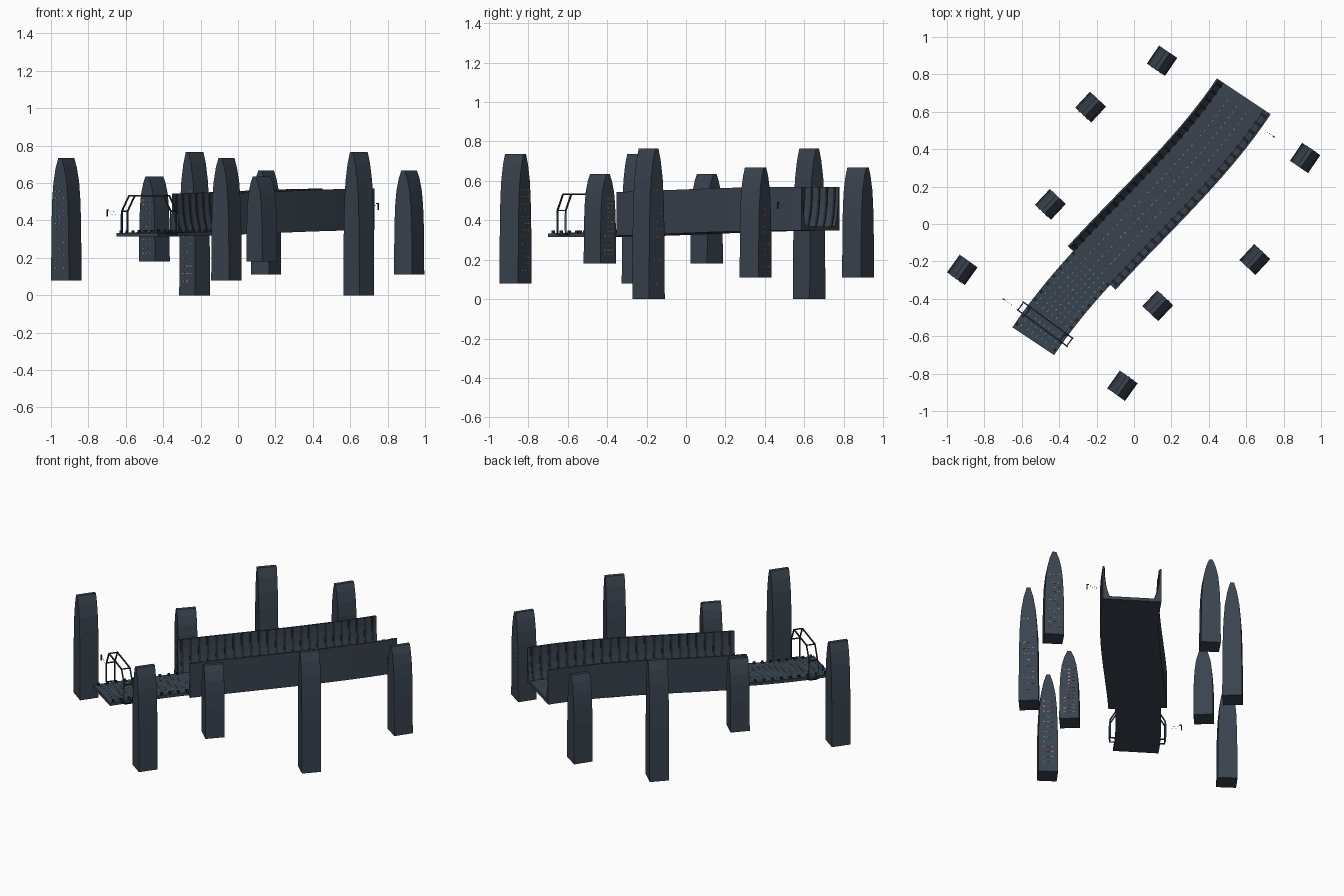
import bpy, math, random
from mathutils import Vector, Matrix

if "Cube" in bpy.data.objects:
    bpy.data.objects.remove(bpy.data.objects["Cube"])

random.seed(4)
A0, LEN, S0, BEND = math.radians(49.3), 1.726, -0.826, 0.07
U = Vector((math.cos(A0), math.sin(A0), 0))
N = Vector((-U.y, U.x, 0))
WALL_T = 0.29          # where the side walls begin along the road
DECK = 0.02            # deck thickness


def material(name, rgb):
    m = bpy.data.materials.new(name)
    m.diffuse_color = (*rgb, 1)
    m.use_nodes = True
    m.node_tree.nodes["Principled BSDF"].inputs["Base Color"].default_value = m.diffuse_color
    return m


SLATE = material("slate", (0.042, 0.056, 0.078))
DARK = material("dark_metal", (0.02, 0.026, 0.034))
ORANGE = material("orange_light", (0.8, 0.25, 0.06))
TEAL = material("teal_light", (0.05, 0.5, 0.5))
VIOLET = material("violet_light", (0.25, 0.12, 0.4))


def frame(t):
    """Centre of the road underside, travel direction and left direction."""
    lat = 3 * BEND * t * (1 - t) * (1 - 2 * t)
    slope = 3 * BEND * (1 - 6 * t + 6 * t * t) / LEN
    z = 0.314 + 0.034 * t * t * (3 - 2 * t)
    p = U * (S0 + LEN * t) + N * lat + Vector((0, 0, z))
    d = (U + N * slope).normalized()
    return p, d, Vector((-d.y, d.x, 0))


def at(t, lat, z, along=0):
    p, d, n = frame(t)
    return p + n * lat + d * along + Vector((0, 0, z))


def build(name, verts, faces, mat):
    me = bpy.data.meshes.new(name)
    me.from_pydata([tuple(v) for v in verts], [], faces)
    me.materials.append(mat)
    ob = bpy.data.objects.new(name, me)
    bpy.context.collection.objects.link(ob)
    return ob


class Batch:
    """Collects many closed pieces into one object."""
    def __init__(self, name, mat):
        self.name, self.mat, self.v, self.f = name, mat, [], []

    def add(self, rings):
        b, n = len(self.v), len(rings[0])
        for r in rings:
            self.v += r
        for i in range(len(rings) - 1):
            for j in range(n):
                k = (j + 1) % n
                self.f.append((b + i * n + j, b + i * n + k, b + (i + 1) * n + k, b + (i + 1) * n + j))
        self.f.append(tuple(b + j for j in reversed(range(n))))
        self.f.append(tuple(b + (len(rings) - 1) * n + j for j in range(n)))

    def box(self, c, d, n, sd, sn, sz):
        z = Vector((0, 0, sz / 2))
        a, e = d * sd / 2, n * sn / 2
        self.add([[c + s * a + q * e + w * z for q, w in ((-1, -1), (1, -1), (1, 1), (-1, 1))] for s in (-1, 1)])

    def bar(self, p, q, r):
        d = (q - p).normalized()
        side = d.cross(Vector((0, 0, 1)))
        side = side.normalized() if side.length > 0.01 else frame(0.06)[2]
        up = d.cross(side)
        self.add([[c + (side * i + up * j) * r for i, j in ((-1, -1), (1, -1), (1, 1), (-1, 1))] for c in (p, q)])

    def done(self):
        ob = build(self.name, self.v, self.f, self.mat)
        import bmesh
        bm = bmesh.new()
        bm.from_mesh(ob.data)
        bmesh.ops.recalc_face_normals(bm, faces=bm.faces)
        bm.to_mesh(ob.data)
        bm.free()
        return ob


def sweep(batch, profile, t0, t1, n):
    batch.add([[at(t0 + (t1 - t0) * i / n, l, z) for l, z in profile] for i in range(n + 1)])


# road deck
deck = Batch("road_deck", SLATE)
sweep(deck, [(-0.134, 0), (0.134, 0), (0.134, DECK), (-0.134, DECK)], 0, 1, 24)
deck.done()

# side walls: flat outside, concave inside
inner = [(0.132, 0.02), (0.147, 0.06), (0.157, 0.11), (0.163, 0.17), (0.164, 0.222)]
for side, name in ((1, "left_wall"), (-1, "right_wall")):
    w = Batch(name, SLATE)
    sweep(w, [(l * side, z) for l, z in [(0.132, 0), *inner, (0.173, 0.222), (0.173, 0)]], WALL_T, 1, 18)
    w.done()
    # ribs and panels following the concave inside
    ribs = Batch(name + "_ribs", DARK)
    for i in range(24):
        t = WALL_T + (i + 0.5) / 24 * (1 - WALL_T)
        prof = [(l - 0.005, z) for l, z in inner] + [(l + 0.002, z) for l, z in reversed(inner)]
        sweep(ribs, [(l * side, z) for l, z in prof], t - 0.004, t + 0.004, 1)
    ribs.done()
    # kerb posts on the open stretch
    posts = Batch(name.replace("wall", "kerb_posts"), DARK)
    for i in range(10):
        t = 0.015 + i * 0.03
        _, d, n = frame(t)
        posts.box(at(t, side * 0.122, DECK + 0.006), d, n, 0.014, 0.012, 0.014)
    posts.done()

# lane lights
for name, mat, lats, t0, count in (("centre_lights", ORANGE, (0,), 0.02, 48),
                                   ("lane_lights", TEAL, (-0.06, 0.06), 0.02, 48),
                                   ("entry_lights", TEAL, (-0.1, -0.03, 0.03, 0.1), 0.02, 14)):
    b = Batch(name, mat)
    for lat in lats:
        for i in range(count):
            t = t0 + 0.02 * i
            _, d, n = frame(t)
            b.box(at(t, lat, DECK + 0.001), d, n, 0.010, 0.003, 0.003)
    b.done()

# entry gate: two chamfered arches tied together
gate = Batch("gate_frame", DARK)
T = 0.064
arch = [(-0.162, 0.012), (-0.162, 0.135), (-0.115, 0.217), (0.115, 0.217), (0.162, 0.135), (0.162, 0.012)]
for along in (-0.026, 0.026):
    pts = [at(T, l, z, along) for l, z in arch]
    for p, q in zip(pts, pts[1:]):
        gate.bar(p, q, 0.0035)
for l, z in arch:
    gate.bar(at(T, l, z, -0.026), at(T, l, z, 0.026), 0.003)
for s in (-1, 1):
    for along in (-0.026, 0.026):
        gate.bar(at(T, s * 0.162, 0.014, along), at(T, s * 0.125, 0.014, along), 0.003)
gate.done()
strip = Batch("gate_light_strips", TEAL)
for s in (-1, 1):
    for along in (-0.026, 0.026):
        strip.bar(at(T, s * 0.167, 0.03, along), at(T, s * 0.167, 0.12, along), 0.002)
strip.done()

# hovering markers beside the road
for name, pos, step in (("entry_marker", (-0.70, -0.40, 0.44), 1), ("exit_marker", (0.75, 0.465, 0.475), -1)):
    _, d, n = frame(0.05)
    c = Vector(pos)
    m = Batch(name, DARK)
    m.box(c, d, n, 0.006, 0.006, 0.036)
    m.box(c - n * 0.006 * step + Vector((0, 0, 0.016)), d, n, 0.005, 0.012, 0.005)
    m.done()
    dots = Batch(name + "_lights", TEAL)
    for i in range(4):
        dots.box(c - n * step * (0.02 + 0.012 * i) + Vector((0, 0, 0.006 * (-1) ** i)), d, n, 0.003, 0.005, 0.003)
    dots.done()

# towers: bullet profile across the road, constant depth along it
shape = [(0.0585, 0), (0.056, 0.45), (0.051, 0.66), (0.043, 0.8), (0.028, 0.92), (0.011, 1)]
pairs = [(54.5, (-0.918, -0.245), (-0.062, -0.865), 0.08, 0.735),
         (46.8, (-0.447, 0.105), (0.127, -0.437), 0.18, 0.635),
         (47.0, (-0.232, 0.625), (0.646, -0.19), 0.0, 0.765),
         (55.8, (0.15, 0.873), (0.915, 0.353), 0.11, 0.668)]
for k, (ang, left, right, z0, z1) in enumerate(pairs, 1):
    for side, xy in (("left", left), ("right", right)):
        a = math.radians(ang + (180 if side == "left" else 0))
        d = Vector((math.cos(a), math.sin(a), 0))
        n = Vector((-d.y, d.x, 0))
        base = Vector((*xy, z0))
        h = z1 - z0
        prof = shape + [(-l, f) for l, f in reversed(shape)]
        tower = Batch(f"{side}_tower_{k}", SLATE)
        tower.add([[base + d * s * 0.058 + n * l + Vector((0, 0, f * h)) for l, f in prof] for s in (-1, 1)])
        tower.done()
        # lit windows on one end face
        wins = [Batch(f"{side}_tower_{k}_{c.name}", c) for c in (ORANGE, TEAL, VIOLET)]
        for row in range(13):
            for col in (-1, 0, 1):
                if random.random() < 0.7:
                    p = base + d * 0.0585 + n * col * 0.026 + Vector((0, 0, h * (0.1 + row * 0.052)))
                    random.choice(wins).box(p, d, n, 0.003, 0.012, 0.004)
        for b in wins:
            if b.v:
                b.done()
